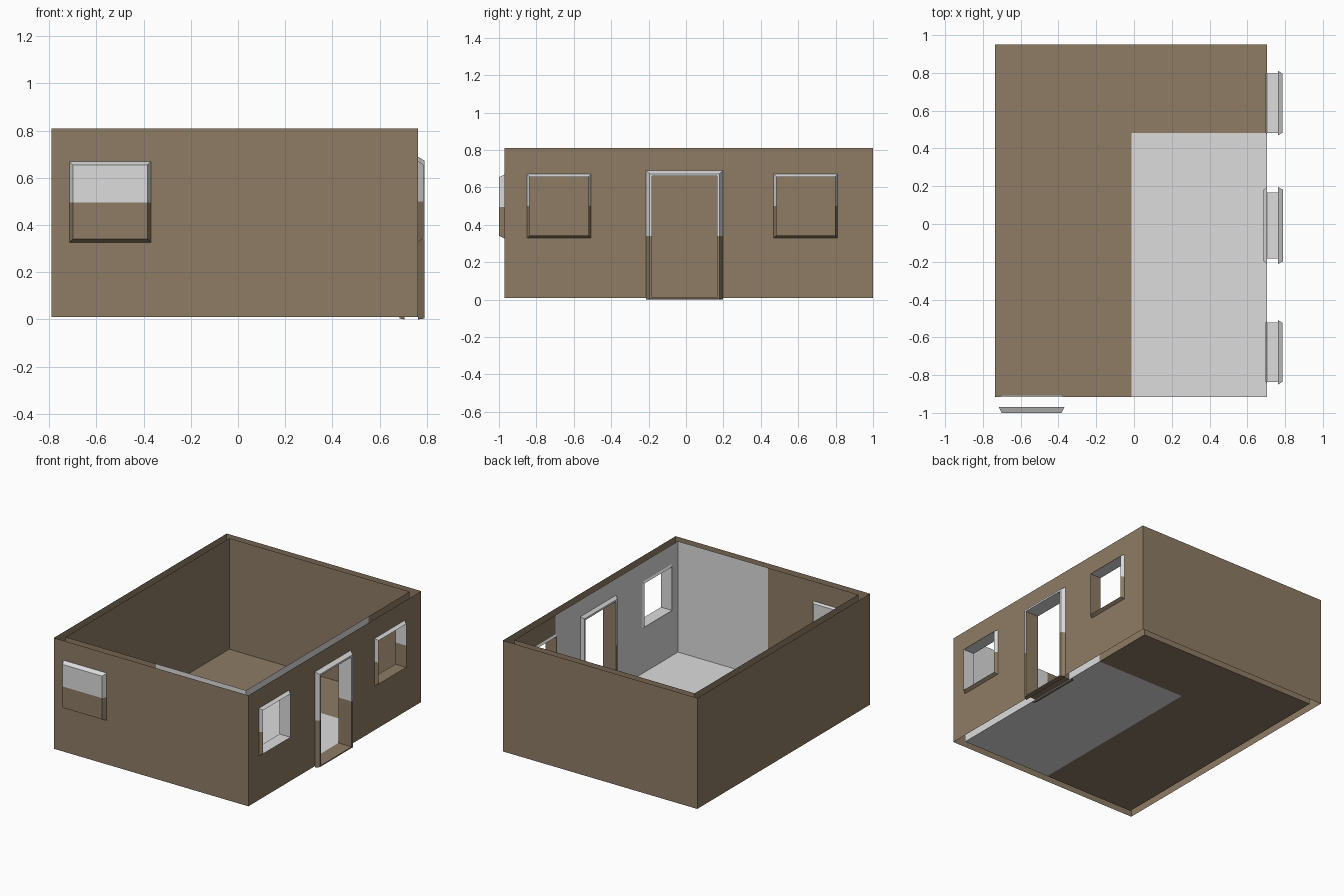
import bpy, bmesh

if "Cube" in bpy.data.objects:
    bpy.data.objects.remove(bpy.data.objects["Cube"])

def make_mat(name, rgb):
    m = bpy.data.materials.new(name)
    m.diffuse_color = (*rgb, 1)
    m.use_nodes = True
    m.node_tree.nodes["Principled BSDF"].inputs["Base Color"].default_value = m.diffuse_color
    return m

BROWN = make_mat("brown plaster", (0.27, 0.2, 0.128))
GREY = make_mat("light grey", (0.72, 0.72, 0.72))

# Outer and inner wall extents, heights and the grey corner of the room
OX0, OX1, OY0, OY1 = -0.79, 0.762, -0.97, 1.0
IX0, IX1, IY0, IY1 = -0.735, 0.705, -0.915, 0.95
Z0, Z1 = 0.01, 0.81
SPLIT_X, SPLIT_Y = -0.012, 0.483

# Openings in the right wall: (y0, y1, z0, z1)
WINDOWS = [(-0.836, -0.522, 0.343, 0.657), (0.483, 0.797, 0.343, 0.657)]
DOOR = (-0.183, 0.167, 0.012, 0.66)

def along_x(d):
    return lambda u, v: (u, d, v)

def along_y(d):
    return lambda u, v: (d, u, v)

def flat(d):
    return lambda u, v: (u, v, d)

def finish(name, bm):
    me = bpy.data.meshes.new(name)
    bm.to_mesh(me)
    bm.free()
    me.materials.append(BROWN)
    me.materials.append(GREY)
    ob = bpy.data.objects.new(name, me)
    bpy.context.collection.objects.link(ob)
    return ob

def panel(name, place, us, vs, holes=(), flip=False, grey=lambda u, v: False):
    """Thin sheet split at us and vs, leaving the holes open."""
    us = sorted(set(list(us) + [h[i] for h in holes for i in (0, 1)]))
    vs = sorted(set(list(vs) + [h[i] for h in holes for i in (2, 3)]))
    bm = bmesh.new()
    for a, b in zip(us, us[1:]):
        for c, d in zip(vs, vs[1:]):
            u, v = (a + b) / 2, (c + d) / 2
            if any(h[0] < u < h[1] and h[2] < v < h[3] for h in holes):
                continue
            pts = [(a, c), (b, c), (b, d), (a, d)]
            if flip:
                pts.reverse()
            f = bm.faces.new([bm.verts.new(place(*p)) for p in pts])
            f.material_index = int(grey(u, v))
    bmesh.ops.remove_doubles(bm, verts=bm.verts, dist=1e-5)
    return finish(name, bm)

def frame(name, place, rings, mid, cap=False, grey=None, flip=False):
    """Loft rectangles (depth, u0, u1, z0, z1), split in colour at height mid."""
    bm = bmesh.new()
    loops = []
    for d, a, b, c, e in rings:
        pts = [(a, c), (b, c), (b, mid), (b, e), (a, e), (a, mid)]
        loops.append([bm.verts.new(place(d)(*p)) for p in pts])
    for i, (p, q) in enumerate(zip(loops, loops[1:])):
        for k in range(6):
            n = (k + 1) % 6
            f = bm.faces.new([p[k], p[n], q[n], q[k]])
            upper = f.calc_center_median().z > mid
            f.material_index = int(grey(i, k, upper) if grey else upper)
    if cap:
        l = loops[-1]
        bm.faces.new([l[0], l[1], l[2], l[5]])
        bm.faces.new([l[5], l[2], l[3], l[4]]).material_index = 1
    if flip:
        bmesh.ops.reverse_faces(bm, faces=bm.faces)
    return finish(name, bm)

def grown(d, r, g, low=None):
    low = g if low is None else low
    return (d, r[0] - g, r[1] + g, r[2] - low, r[3] + g)

holes = WINDOWS + [DOOR]

# Outer wall sheets
panel("outer_front_wall", along_x(OY0), (OX0, OX1), (Z0, Z1))
panel("outer_back_wall", along_x(OY1), (OX0, OX1), (Z0, Z1), flip=True)
panel("outer_left_wall", along_y(OX0), (OY0, OY1), (Z0, Z1), flip=True)
panel("outer_right_wall", along_y(OX1), (OY0, OY1), (Z0, Z1), holes)

# Inner wall sheets and floor, grey in the front right part
panel("inner_front_wall", along_x(IY0), (IX0, SPLIT_X, IX1), (Z0, Z1), flip=True,
      grey=lambda u, v: u > SPLIT_X)
panel("inner_back_wall", along_x(IY1), (IX0, IX1), (Z0, Z1))
panel("inner_left_wall", along_y(IX0), (IY0, IY1), (Z0, Z1))
panel("inner_right_wall", along_y(IX1), (IY0, SPLIT_Y, IY1), (Z0, Z1), holes, flip=True,
      grey=lambda u, v: u < SPLIT_Y)
panel("floor", flat(Z0), (IX0, SPLIT_X, IX1), (IY0, SPLIT_Y, IY1),
      grey=lambda u, v: u > SPLIT_X and v < SPLIT_Y)

# Right windows: inner rim, lining, outer bevelled rim
for i, w in enumerate(WINDOWS):
    rings = [grown(IX1, w, 0.014), grown(IX1 - 0.008, w, 0), grown(0.785, w, 0),
             grown(OX1, w, 0.014)]

    def window_grey(ring, k, upper, first=(i == 0)):
        if ring == 1:  # lining; sides 4 and 5 face +y
            return first or (upper and k not in (4, 5))
        return upper or (first and ring == 0)
    frame("right_window_frame_%d" % (i + 1), along_y, rings, 0.5, grey=window_grey, flip=True)

# Door frame with a narrow lip on each side
rings = [grown(IX1, DOOR, 0.03, 0.012), grown(0.685, DOOR, 0.013, 0.008),
         grown(0.685, DOOR, 0), grown(0.79, DOOR, 0),
         grown(0.79, DOOR, 0.013, 0.008), grown(OX1, DOOR, 0.03, 0.012)]
frame("door_frame", along_y, rings, 0.34, flip=True,
      grey=lambda ring, k, upper: upper and not (ring == 2 and k in (4, 5)))

# Front window: closed bevelled panes outside and inside
pane = (-0.70, -0.384, 0.342, 0.654)
frame("front_window_outer", along_x, [grown(OY0, pane, 0.015), grown(-1.0, pane, 0)],
      0.495, cap=True)
frame("front_window_inner", along_x, [grown(IY0, pane, 0.013), grown(IY0 + 0.01, pane, 0)],
      0.495, cap=True, flip=True)
